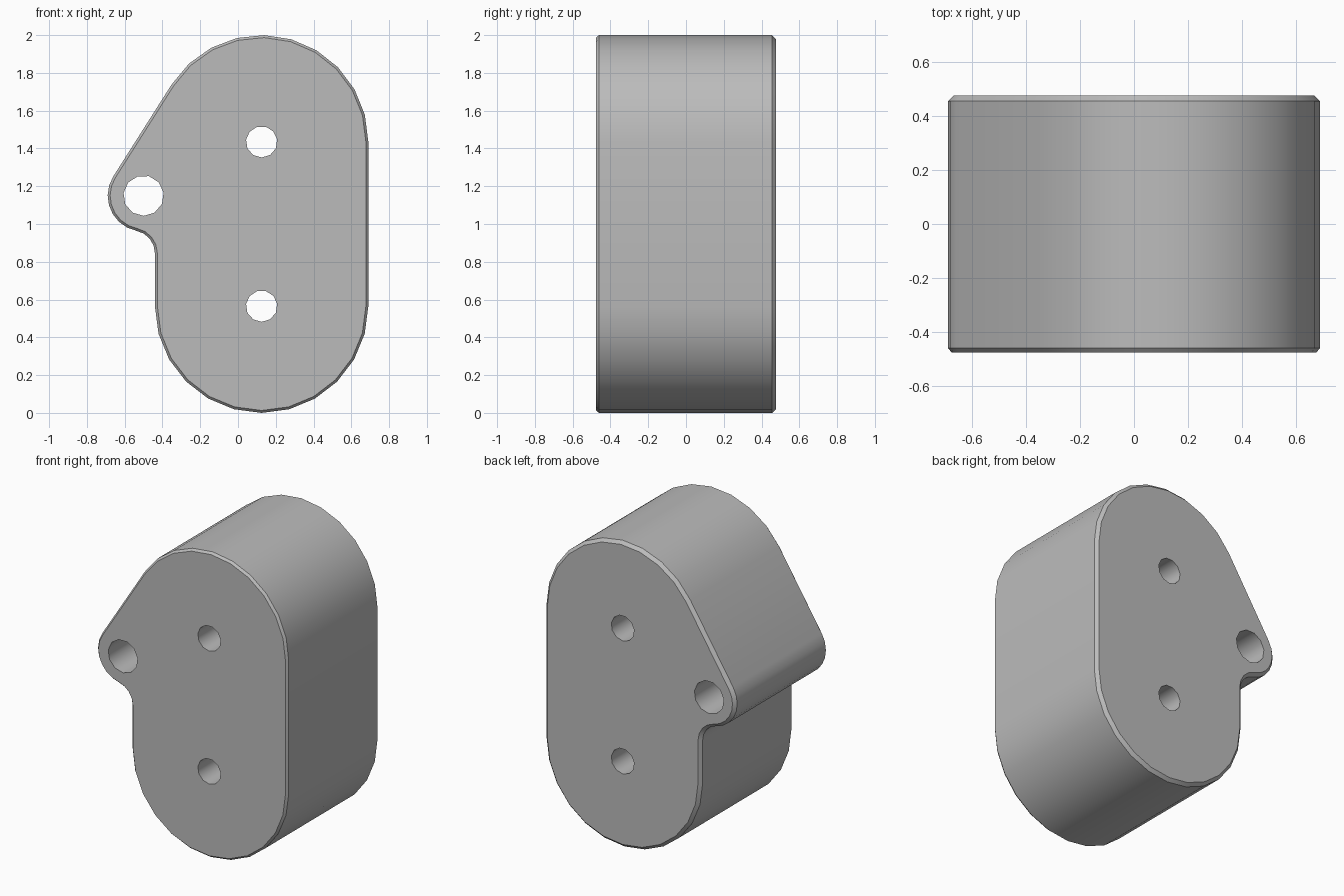
import bpy, bmesh
from math import sin, cos, radians, pi, tau, acos, atan2, hypot, asin, sqrt

if "Cube" in bpy.data.objects:
    bpy.data.objects.remove(bpy.data.objects["Cube"], do_unlink=True)

CX, LOW, HIGH, R = 0.125, 0.565, 1.435, 0.565   # rounded main block
LX, LZ, LR = -0.5, 1.15, 0.19                   # side lug
FILLET = 0.12                                   # hollow under the lug
DEPTH = 0.476
HOLES = [(CX, HIGH, 0.083), (CX, LOW, 0.083), (LX, LZ, 0.107)]


def arc(cx, cz, r, start, end, steps):
    angles = [start + (end - start) * i / steps for i in range(steps + 1)]
    return [(cx + r * cos(a), cz + r * sin(a)) for a in angles]


def outline(inset):
    """Closed outline, shrunk evenly by inset."""
    dx, dz = CX - LX, HIGH - LZ
    tangent = atan2(dz, dx) + acos((LR - R) / hypot(dx, dz))
    fx = CX - R - FILLET
    reach = LR + FILLET
    fz = LZ - sqrt(reach ** 2 - (fx - LX) ** 2)
    contact = atan2(LZ - fz, LX - fx)
    points = arc(CX, HIGH, R - inset, 0, tangent, 10)
    points += arc(LX, LZ, LR - inset, tangent, contact + pi, 7)
    points += arc(fx, fz, FILLET + inset, contact, 0, 4)[1:]
    points += arc(CX, LOW, R - inset, pi, tau, 12)
    return points


def ring(bm, points, y):
    verts = [bm.verts.new((x, y, z)) for x, z in points]
    edges = [bm.edges.new((v, verts[(i + 1) % len(verts)])) for i, v in enumerate(verts)]
    return verts, edges


def loft(bm, a, b):
    for i in range(len(a)):
        j = (i + 1) % len(a)
        bm.faces.new((a[i], a[j], b[j], b[i])).smooth = True


bm = bmesh.new()

# Outer wall with a small chamfer at each end
sections = [(-DEPTH, 0.013), (-DEPTH + 0.015, 0), (DEPTH - 0.02, 0), (DEPTH, 0.02)]
walls = [ring(bm, outline(inset), y) for y, inset in sections]
for a, b in zip(walls, walls[1:]):
    loft(bm, a[0], b[0])
front_edges, back_edges = list(walls[0][1]), list(walls[-1][1])

# Through holes
for x, z, r in HOLES:
    circle = arc(x, z, r, 0.15, 0.15 + tau, 11)[:-1]
    front, back = ring(bm, circle, -DEPTH), ring(bm, circle, DEPTH)
    loft(bm, front[0], back[0])
    front_edges += front[1]
    back_edges += back[1]

# Flat end faces around the holes
for edges in (front_edges, back_edges):
    bmesh.ops.triangle_fill(bm, use_beauty=True, use_dissolve=False, edges=edges)
bmesh.ops.recalc_face_normals(bm, faces=bm.faces[:])

mesh = bpy.data.meshes.new("drilled_block")
bm.to_mesh(mesh)
bm.free()
block = bpy.data.objects.new("drilled_block", mesh)
bpy.context.collection.objects.link(block)

# Plain grey finish
grey = bpy.data.materials.new("plain_grey")
grey.use_nodes = True
colour = (0.5, 0.5, 0.5, 1)
grey.diffuse_color = colour
grey.node_tree.nodes["Principled BSDF"].inputs["Base Color"].default_value = colour
mesh.materials.append(grey)

bpy.context.view_layer.objects.active = block
block.select_set(True)
bpy.ops.object.shade_smooth_by_angle(angle=radians(35))
